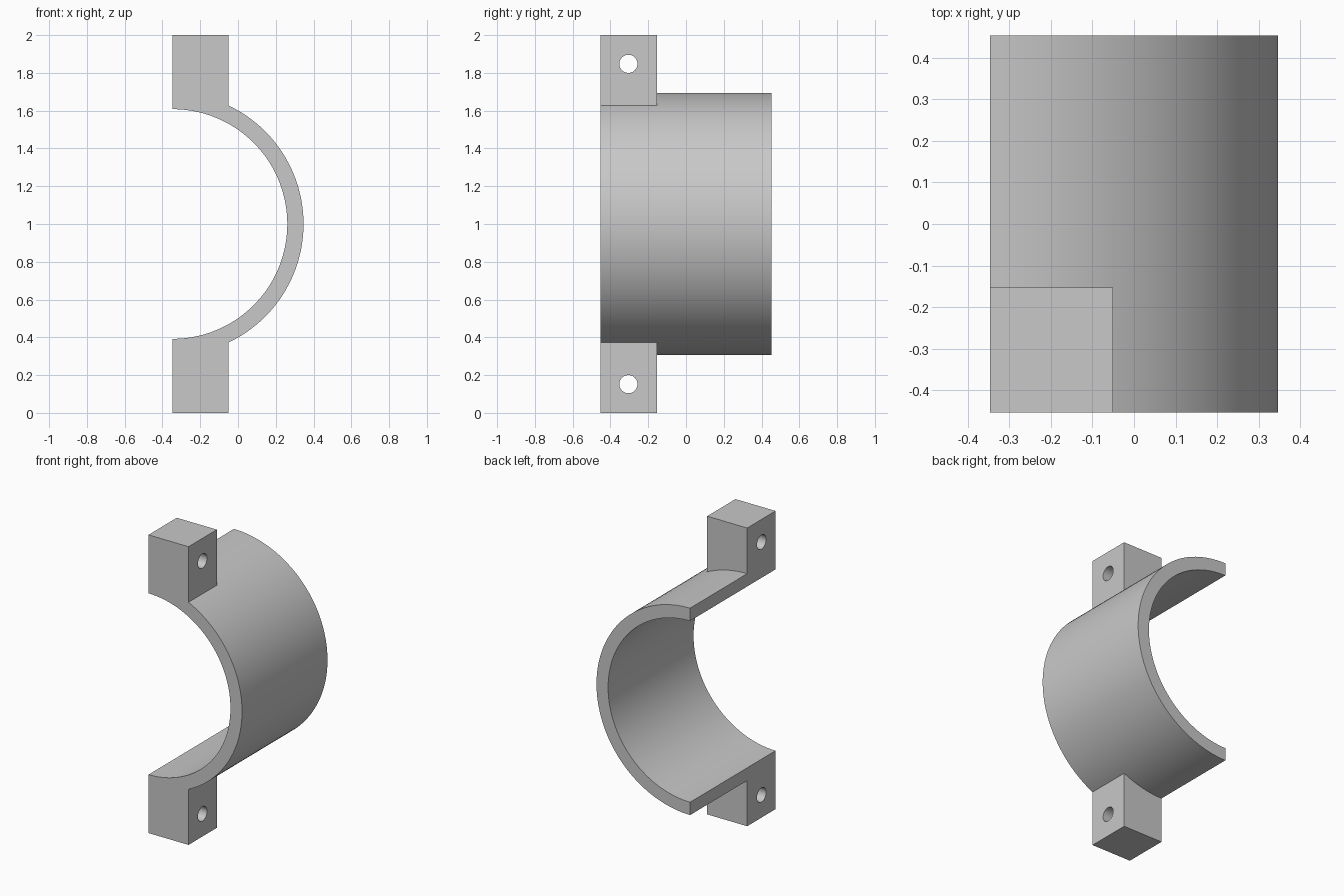
import bpy, bmesh
from math import pi, sin, cos, asin

cube = bpy.data.objects.get("Cube")
if cube:
    bpy.data.objects.remove(cube, do_unlink=True)

FLAT_X, LUG_X = -0.347, -0.05      # open side and outer side of the lugs
FRONT, BACK, LUG_BACK = -0.453, 0.453, -0.153
INNER, OUTER = 0.608, 0.694
MID_Z = 1.0

grey = bpy.data.materials.new("plain_grey")
grey.use_nodes = True
colour = (0.58, 0.58, 0.58, 1)
grey.diffuse_color = colour
grey.node_tree.nodes["Principled BSDF"].inputs["Base Color"].default_value = colour


def arc(radius, start, end, steps):
    """Points on the ring in x and z; angles are measured from the top."""
    angles = [start + (end - start) * i / steps for i in range(steps + 1)]
    return [(FLAT_X + radius * sin(a), MID_Z + radius * cos(a)) for a in angles]


def extrude(name, profile, y0, y1):
    """Solid made by sweeping an x-z profile along y."""
    bm = bmesh.new()
    face = bm.faces.new([bm.verts.new((x, y0, z)) for x, z in profile])
    swept = bmesh.ops.extrude_face_region(bm, geom=[face])["geom"]
    verts = [v for v in swept if isinstance(v, bmesh.types.BMVert)]
    bmesh.ops.translate(bm, verts=verts, vec=(0, y1 - y0, 0))
    bmesh.ops.recalc_face_normals(bm, faces=bm.faces)
    mesh = bpy.data.meshes.new(name)
    bm.to_mesh(mesh)
    bm.free()
    obj = bpy.data.objects.new(name, mesh)
    bpy.context.collection.objects.link(obj)
    obj.data.materials.append(grey)
    return obj


def combine(target, tool, operation):
    """Apply a boolean and drop the tool object."""
    bpy.context.view_layer.objects.active = target
    mod = target.modifiers.new(operation, "BOOLEAN")
    mod.operation, mod.solver, mod.object = operation, "EXACT", tool
    bpy.ops.object.modifier_apply(modifier=mod.name)
    bpy.data.objects.remove(tool, do_unlink=True)


# Half-ring band
clamp = extrude("half_clamp", arc(OUTER, 0, pi, 72) + arc(INNER, pi, 0, 72), FRONT, BACK)

# Lugs, rooted inside the band thickness, each with a bolt hole
root = (INNER + OUTER) / 2
reach = asin((LUG_X - FLAT_X) / root)
upper = arc(root, 0, reach, 12) + [(LUG_X, 2.0), (FLAT_X, 2.0)]
for side in (1, -1):
    profile = [(x, MID_Z + side * (z - MID_Z)) for x, z in upper]
    combine(clamp, extrude("lug", profile, FRONT, LUG_BACK), "UNION")
    bpy.ops.mesh.primitive_cylinder_add(
        vertices=40, radius=0.048, depth=0.6,
        location=((FLAT_X + LUG_X) / 2, -0.305, MID_Z + side * 0.848),
        rotation=(0, pi / 2, 0))
    hole = bpy.context.object
    hole.name, hole.hide_render = "bolt_hole_cutter", True
    hole.data.materials.append(grey)
    combine(clamp, hole, "DIFFERENCE")

# Smooth curves with crisp edges
bpy.ops.object.select_all(action="DESELECT")
clamp.select_set(True)
bpy.context.view_layer.objects.active = clamp
bpy.ops.object.shade_smooth_by_angle(angle=pi / 9)
